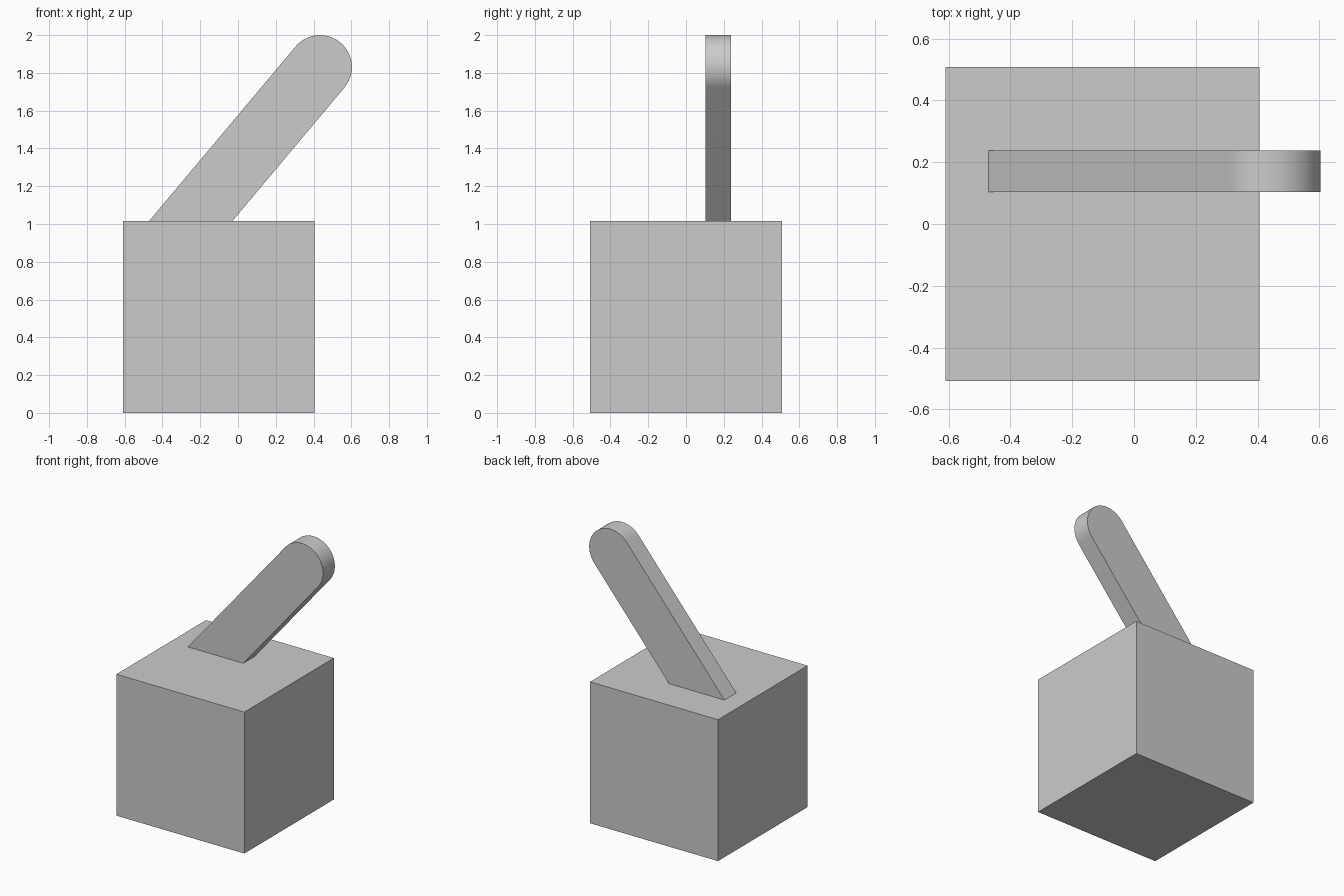
import bpy, bmesh
from math import radians, sin, cos, pi
from mathutils import Vector

cube = bpy.data.objects.get("Cube")
if cube:
    bpy.data.objects.remove(cube, do_unlink=True)

# Single plain grey
GREY = (0.6, 0.6, 0.6, 1.0)
grey = bpy.data.materials.new("plain grey")
grey.use_nodes = True
grey.diffuse_color = GREY
grey.node_tree.nodes["Principled BSDF"].inputs["Base Color"].default_value = GREY


def extrude_profile(name, points, y0, y1):
    """Extrude an (x, z) outline along y into a closed solid."""
    bm = bmesh.new()
    face = bm.faces.new([bm.verts.new((x, y0, z)) for x, z in points])
    new = bmesh.ops.extrude_face_region(bm, geom=[face])["geom"]
    bmesh.ops.translate(bm, vec=(0, y1 - y0, 0),
                        verts=[v for v in new if isinstance(v, bmesh.types.BMVert)])
    bmesh.ops.recalc_face_normals(bm, faces=bm.faces)
    mesh = bpy.data.meshes.new(name)
    bm.to_mesh(mesh)
    bm.free()
    mesh.materials.append(grey)
    obj = bpy.data.objects.new(name, mesh)
    bpy.context.collection.objects.link(obj)
    return obj


# Cube base
TOP = 1.015
extrude_profile("base_block", [(-0.61, 0), (0.406, 0), (0.406, TOP), (-0.61, TOP)],
                -0.508, 0.508)

# Slanted lever: round tip, foot cut level just inside the block
RADIUS, TILT = 0.169, radians(50)
tip = Vector((0.434, 2 - RADIUS))
foot_z = TOP - 0.03
foot_x = tip.x - (tip.y - foot_z) * cos(TILT) / sin(TILT)
half = RADIUS / sin(TILT)
STEPS = 32
outline = [(foot_x - half, foot_z), (foot_x + half, foot_z)]
for i in range(STEPS + 1):
    a = TILT - pi / 2 + pi * i / STEPS
    outline.append((tip.x + RADIUS * cos(a), tip.y + RADIUS * sin(a)))
lever = extrude_profile("lever", outline, 0.103, 0.237)

# Smooth the rounded tip, keep other edges sharp
bpy.ops.object.select_all(action="DESELECT")
lever.select_set(True)
bpy.context.view_layer.objects.active = lever
bpy.ops.object.shade_smooth_by_angle(angle=radians(30))
